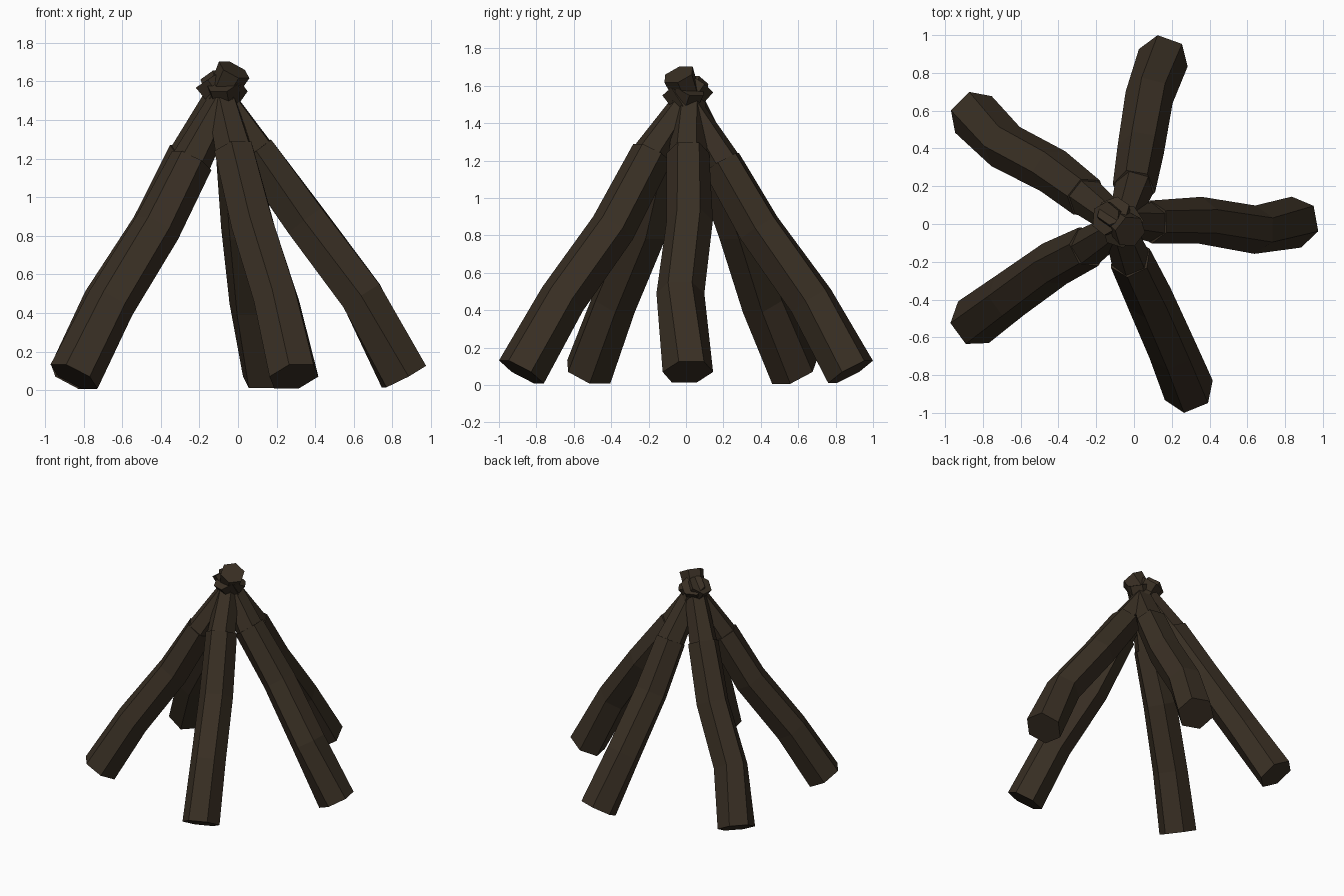
import bpy, bmesh, math
from mathutils import Vector

cube = bpy.data.objects.get("Cube")
if cube:
    bpy.data.objects.remove(cube, do_unlink=True)

# Dark bark colour
bark = bpy.data.materials.new("dark_brown_bark")
bark.use_nodes = True
bark.diffuse_color = (0.040, 0.028, 0.017, 1)
bark.node_tree.nodes["Principled BSDF"].inputs["Base Color"].default_value = bark.diffuse_color

SIDES = 6


def add_tube(bm, path, radii):
    """Capped hexagonal tube along a bent path, with mitred rings and flat upper sides."""
    pts = [Vector(p) for p in path]
    rings = []
    for i, p in enumerate(pts):
        before = (p - pts[i - 1]).normalized() if i else Vector()
        after = (pts[i + 1] - p).normalized() if i < len(pts) - 1 else Vector()
        axis = (before + after).normalized()
        side = axis.cross(Vector((0, 0, 1))).normalized()
        up = side.cross(axis)
        ring = []
        for k in range(SIDES):
            a = math.tau * k / SIDES
            ring.append(bm.verts.new(p + radii[i] * (math.cos(a) * side + math.sin(a) * up)))
        rings.append(ring)
    for low, high in zip(rings, rings[1:]):
        for k in range(SIDES):
            n = (k + 1) % SIDES
            bm.faces.new((low[k], low[n], high[n], high[k]))
    bm.faces.new(rings[0])
    bm.faces.new(rings[-1])


def make_log(name, foot, low, mid, collar, tip):
    bm = bmesh.new()
    # Thick lower trunk
    add_tube(bm, (foot, low, mid, collar), (0.137, 0.128, 0.124, 0.114))
    # Thinner upper stem, pinched where the logs cross, flared at the end
    collar, tip = Vector(collar), Vector(tip)
    start = collar - (tip - collar).normalized() * 0.03
    neck = collar.lerp(tip, 0.78)
    add_tube(bm, (start, neck, tip), (0.106, 0.077, 0.09))
    bmesh.ops.recalc_face_normals(bm, faces=bm.faces)
    mesh = bpy.data.meshes.new(name)
    bm.to_mesh(mesh)
    bm.free()
    mesh.materials.append(bark)
    bpy.context.collection.objects.link(bpy.data.objects.new(name, mesh))


# Five leaning logs: foot, lower bend, upper bend, collar, tip
make_log("left_log", (0.86, 0.01, 0.07), (0.64, -0.03, 0.49), (0.35, 0.02, 0.88),
         (0.09, 0.01, 1.24), (-0.15, 0.03, 1.61))
make_log("front_log", (0.29, -0.88, 0.07), (0.2, -0.66, 0.46), (0.08, -0.39, 0.84),
         (-0.02, -0.18, 1.24), (-0.11, 0.07, 1.61))
make_log("back_log", (0.155, 0.88, 0.07), (0.08, 0.67, 0.45), (0.035, 0.39, 0.84),
         (0, 0.19, 1.19), (-0.08, -0.05, 1.59))
make_log("front_right_log", (-0.85, -0.52, 0.07), (-0.66, -0.38, 0.45), (-0.42, -0.21, 0.84),
         (-0.24, -0.12, 1.19), (-0.03, 0.02, 1.59))
make_log("back_right_log", (-0.85, 0.58, 0.07), (-0.68, 0.41, 0.45), (-0.43, 0.28, 0.84),
         (-0.25, 0.14, 1.22), (-0.02, -0.04, 1.66))
